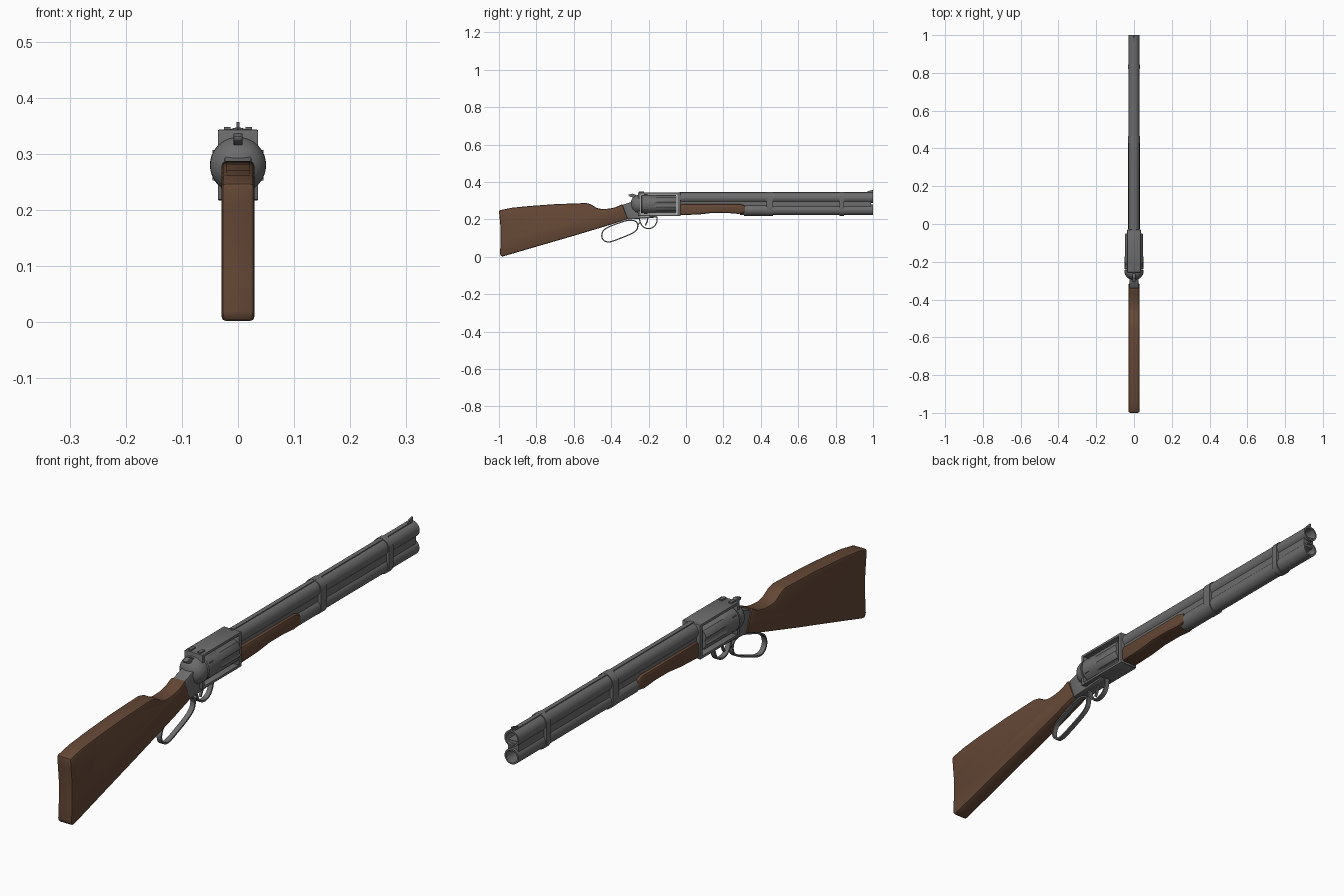
import bpy, bmesh, math
from mathutils import Vector

cube = bpy.data.objects.get("Cube")
if cube:
    bpy.data.objects.remove(cube, do_unlink=True)


def material(name, rgb):
    m = bpy.data.materials.new(name)
    m.use_nodes = True
    m.diffuse_color = (*rgb, 1)
    m.node_tree.nodes["Principled BSDF"].inputs["Base Color"].default_value = (*rgb, 1)
    return m


STEEL = material("steel grey", (0.15, 0.15, 0.15))
WOOD = material("walnut brown", (0.13, 0.065, 0.037))
parts = []


def finish(name, bm, mat, bevel=0, segments=2):
    bmesh.ops.recalc_face_normals(bm, faces=bm.faces[:])
    if bevel:
        sharp = [e for e in bm.edges if e.is_manifold and e.calc_face_angle() > 0.7]
        bmesh.ops.bevel(bm, geom=sharp, offset=bevel, segments=segments,
                        profile=0.5, affect='EDGES', clamp_overlap=True)
    mesh = bpy.data.meshes.new(name)
    bm.to_mesh(mesh)
    bm.free()
    mesh.materials.append(mat)
    ob = bpy.data.objects.new(name, mesh)
    bpy.context.collection.objects.link(ob)
    parts.append(ob)
    return ob


def prism(name, outline, half, mat=STEEL, bevel=0, x=0):
    """Side outline (y, z) extruded across x."""
    bm = bmesh.new()
    a, b = [[bm.verts.new((x + s * half, y, z)) for y, z in outline] for s in (-1, 1)]
    bm.faces.new(a)
    bm.faces.new(b)
    for i in range(len(a)):
        bm.faces.new((a[i - 1], a[i], b[i], b[i - 1]))
    return finish(name, bm, mat, bevel)


def box(name, y0, y1, z0, z1, half, bevel=0, x=0):
    return prism(name, [(y0, z0), (y1, z0), (y1, z1), (y0, z1)], half, STEEL, bevel, x)


def loft(name, rings):
    """Joins rings of points and closes both ends."""
    bm = bmesh.new()
    rows = [[bm.verts.new(p) for p in ring] for ring in rings]
    for a, b in zip(rows, rows[1:]):
        for i in range(len(a)):
            bm.faces.new((a[i - 1], a[i], b[i], b[i - 1]))
    bm.faces.new(rows[0])
    bm.faces.new(rows[-1])
    return finish(name, bm, STEEL)


def circle(r, y, z, n=40):
    return [(r * math.cos(t * math.tau / n), y, z + r * math.sin(t * math.tau / n))
            for t in range(n)]


def lathe(name, profile, z):
    """Profile (radius, y) turned about a lengthwise axis."""
    return loft(name, [circle(r, y, z) for r, y in profile])


def band(name, y0, y1, r):
    """Strap round both tubes."""
    def ring(y):
        pts = circle(r, y, 0)
        return [(x, y, z + (TOP_Z if z >= 0 else LOW_Z)) for x, y, z in pts]
    return loft(name, [ring(y0), ring(y1)])


def smooth_path(pts, closed, steps=6):
    p = [Vector(q) for q in pts]
    n = len(p)
    get = (lambda i: p[i % n]) if closed else (lambda i: p[max(0, min(n - 1, i))])
    out = []
    for i in range(n if closed else n - 1):
        a, b, c, d = (get(i + k) for k in (-1, 0, 1, 2))
        for s in range(steps):
            t = s / steps
            out.append(0.5 * (2 * b + (c - a) * t + (2 * a - 5 * b + 4 * c - d) * t * t
                              + (3 * b - a - 3 * c + d) * t ** 3))
    return out if closed else out + [p[-1]]


def strap(name, pts, closed, half, thick):
    """Flat strip following a side path."""
    path = smooth_path(pts, closed)
    n = len(path)
    bm = bmesh.new()
    rows = []
    for i, p in enumerate(path):
        nxt = path[(i + 1) % n] if closed else path[min(i + 1, n - 1)]
        prv = path[i - 1] if closed else path[max(i - 1, 0)]
        d = (nxt - prv).normalized() * thick / 2
        rows.append([bm.verts.new((x, p.x - s * d.y, p.y + s * d.x))
                     for x, s in ((-half, -1), (half, -1), (half, 1), (-half, 1))])
    for i in range(0 if closed else 1, n):
        for k in range(4):
            bm.faces.new((rows[i - 1][k - 1], rows[i - 1][k], rows[i][k], rows[i][k - 1]))
    if not closed:
        bm.faces.new(rows[0])
        bm.faces.new(rows[-1])
    return finish(name, bm, STEEL)


# Shoulder stock and fore-end
prism("stock", [(-1, .248), (-.93, .262), (-.84, .271), (-.70, .281), (-.535, .287),
                (-.51, .281), (-.475, .26), (-.45, .255), (-.41, .257), (-.375, .265),
                (-.34, .282), (-.325, .24), (-.31, .202), (-.40, .172), (-.60, .112),
                (-.80, .054), (-.95, .01), (-.985, 0), (-.995, .012), (-.991, .08),
                (-.991, .15), (-.997, .21)], .029, WOOD, .008)
prism("fore_end", [(-.032, .282), (.29, .282), (.318, .272), (.322, .236), (.28, .229),
                   (.22, .234), (.14, .234), (.07, .226), (-.032, .222)], .032, WOOD, .009)

# Barrel, lower tube and their bands
TOP_Z, LOW_Z = .315, .25
for name, z, r, start in (("barrel", TOP_Z, .029, -.04), ("lower_tube", LOW_Z, .028, .29)):
    lathe(name, [(r, start), (r, 1), (r - .006, 1), (r - .006, .85)], z)
box("barrel_web", -.035, .99, .262, .305, .021)
box("top_rib", -.035, .99, .335, .346, .008)
lathe("fore_end_cap", [(.031, .31), (.031, .43)], LOW_Z)
band("middle_band", .43, .465, .032)
band("front_band", .82, .845, .032)
prism("front_sight", [(.955, .343), (1, .343), (1, .357), (.985, .354)], .003)

# Frame around the open window
box("top_strap", -.25, -.032, .333, .343, .036, .002)
box("bottom_strap", -.25, -.032, .217, .227, .036, .002)
box("front_plate", -.046, -.03, .218, .343, .036, .002)
box("rear_plate", -.256, -.243, .218, .343, .036, .002)
for side in (-1, 1):
    box("rear_sight_ear", -.25, -.225, .342, .348, .006, 0, side * .019)
prism("frame_neck", [(-.34, .277), (-.30, .29), (-.25, .315), (-.25, .214), (-.16, .218),
                     (-.15, .21), (-.25, .203), (-.315, .2)], .024, STEEL, .004)

# Domed recoil shield
dome = [(.05, -.243)]
for i in range(9):
    a = i / 8 * math.pi * .47
    dome.append((.05 * math.cos(a), -.252 - .045 * math.sin(a)))
lathe("recoil_shield", dome, .28)


# Revolving cylinder with scooped flutes toward the front
def flute_ring(y, r, depth, n=96):
    ring = []
    for i in range(n):
        a = i * math.tau / n
        q = r - depth * max(0, math.cos(6 * a)) ** .7
        ring.append((q * math.cos(a), y, .28 + q * math.sin(a)))
    return ring


loft("cylinder", [flute_ring(*s) for s in (
    (-.24, .047, 0), (-.236, .05, 0), (-.175, .05, 0), (-.168, .05, .003),
    (-.155, .05, .006), (-.056, .05, .006), (-.05, .047, .005))])
for i in range(6):
    a = (i + .5) * math.tau / 6
    ob = box("cylinder_stop", -.225, -.205, -.003, .003, .003)
    ob.location = (.0485 * math.cos(a), 0, .28 + .0485 * math.sin(a))

# Hammer, trigger, guard and loop lever
prism("hammer", [(-.285, .285), (-.28, .315), (-.305, .324), (-.308, .331), (-.285, .337),
                 (-.262, .328), (-.25, .29)], .008, STEEL, .002)
strap("trigger", [(-.205, .21), (-.207, .19), (-.218, .168)], False, .004, .007)
strap("trigger_guard", [(-.25, .208), (-.243, .18), (-.225, .157), (-.195, .151),
                        (-.168, .164), (-.155, .19), (-.155, .214)], False, .009, .006)
strap("lever_loop", [(-.45, .118), (-.442, .09), (-.412, .079), (-.36, .095), (-.28, .13),
                     (-.258, .16), (-.268, .188), (-.305, .195), (-.36, .18),
                     (-.43, .15)], True, .009, .006)
strap("lever_link", [(-.259, .165), (-.25, .18), (-.243, .182)], False, .009, .006)

# Smooth shading with crisp edges
bpy.ops.object.select_all(action='DESELECT')
for ob in parts:
    ob.select_set(True)
bpy.context.view_layer.objects.active = parts[0]
bpy.ops.object.shade_smooth_by_angle(angle=math.radians(30))
